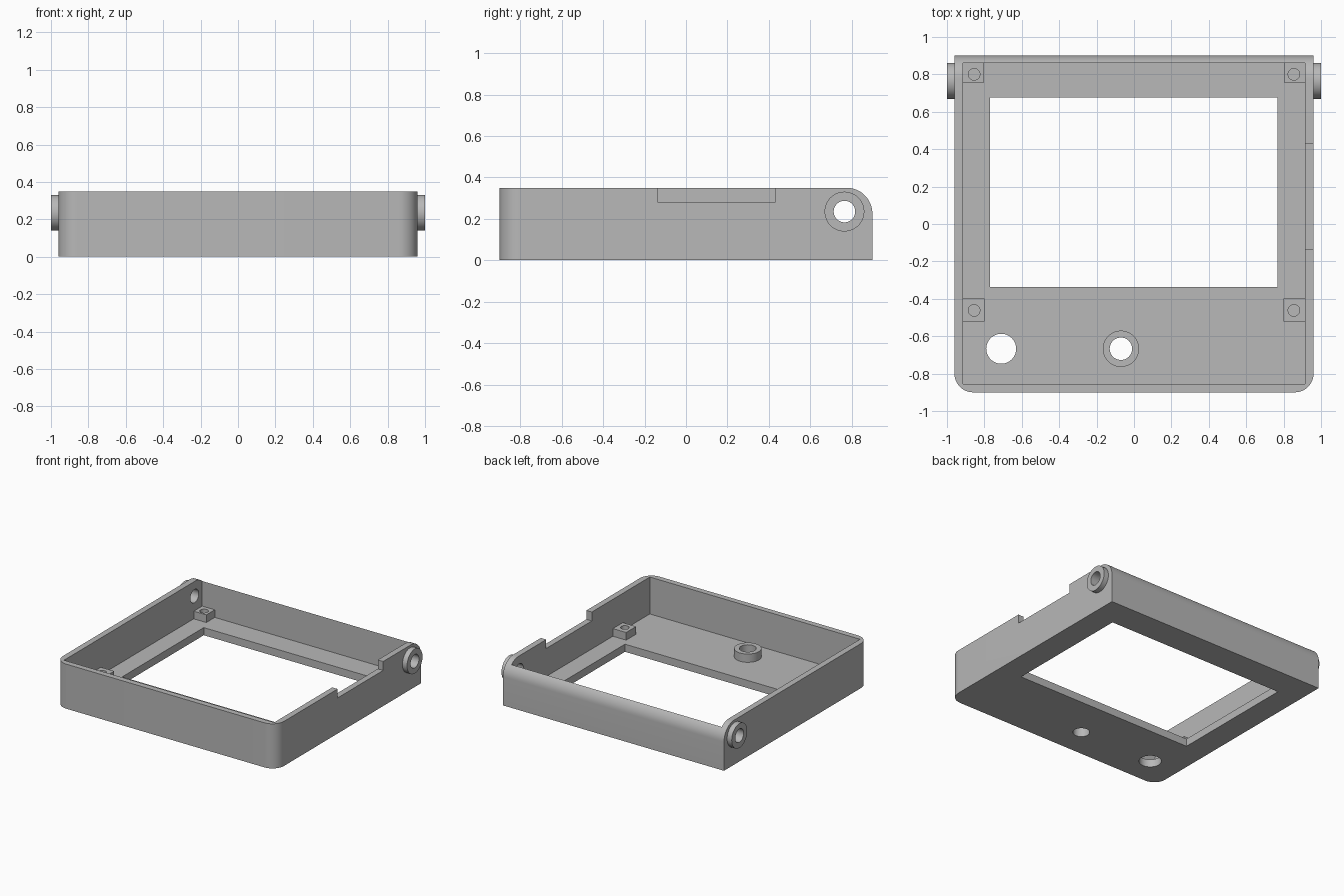
import bpy, bmesh
from math import pi
from mathutils import Matrix, Vector

cube = bpy.data.objects.get("Cube")
if cube:
    bpy.data.objects.remove(cube, do_unlink=True)

HALF_X, HALF_Y, HEIGHT, FLOOR = 0.96, 0.90, 0.35, 0.06
HINGE_Y, HINGE_Z = 0.765, 0.235

grey = bpy.data.materials.new("plain grey")
grey.use_nodes = True
grey.diffuse_color = (0.48, 0.48, 0.48, 1)
grey.node_tree.nodes["Principled BSDF"].inputs["Base Color"].default_value = grey.diffuse_color


def finish(name, bm):
    bmesh.ops.recalc_face_normals(bm, faces=bm.faces)
    mesh = bpy.data.meshes.new(name)
    bm.to_mesh(mesh)
    bm.free()
    mesh.materials.append(grey)
    obj = bpy.data.objects.new(name, mesh)
    bpy.context.collection.objects.link(obj)
    return obj


def box_mesh(low, high):
    low, high = Vector(low), Vector(high)
    bm = bmesh.new()
    bmesh.ops.create_cube(bm, size=1, matrix=Matrix.Translation((low + high) / 2)
                          @ Matrix.Diagonal(high - low).to_4x4())
    return bm


def box(name, low, high):
    return finish(name, box_mesh(low, high))


def cylinder(name, centre, radius, depth, along_x=False):
    bm = bmesh.new()
    turn = Matrix.Rotation(pi / 2 if along_x else 0, 4, "Y")
    bmesh.ops.create_cone(bm, cap_ends=True, segments=48, radius1=radius, radius2=radius,
                          depth=depth, matrix=Matrix.Translation(centre) @ turn)
    return finish(name, bm)


def cut(obj, *cutters):
    bpy.context.view_layer.objects.active = obj
    for cutter in cutters:
        cutter.hide_render = True
        mod = obj.modifiers.new("cut", "BOOLEAN")
        mod.operation, mod.solver, mod.object = "DIFFERENCE", "EXACT", cutter
        bpy.ops.object.modifier_apply(modifier=mod.name)
        bpy.data.objects.remove(cutter, do_unlink=True)


def smooth(obj):
    bpy.ops.object.select_all(action="DESELECT")
    obj.select_set(True)
    bpy.context.view_layer.objects.active = obj
    bpy.ops.object.shade_smooth_by_angle(angle=pi / 6)


# Tray: round the front upright corners and the upper back edge
bm = box_mesh((-HALF_X, -HALF_Y, 0), (HALF_X, HALF_Y, HEIGHT))


def round_edges(axis, radius, rule):
    edges = [e for e in bm.edges
             if abs((e.verts[0].co - e.verts[1].co).normalized()[axis]) > 0.99
             and all(rule(v.co) for v in e.verts)]
    bmesh.ops.bevel(bm, geom=edges, offset=radius, segments=12, profile=0.5, affect="EDGES")


round_edges(2, 0.10, lambda p: p.y < -HALF_Y + 0.01)
round_edges(0, 0.125, lambda p: p.y > HALF_Y - 0.01 and p.z > HEIGHT - 0.01)
tray = finish("tray", bm)

# Openings: cavity, screen window, side notch, button holes and hinge bore
cut(tray,
    box("cavity_cutter", (-0.913, -0.855, FLOOR), (0.913, 0.86, 1)),
    box("window_cutter", (-0.77, -0.337, -1), (0.766, 0.675, 1)),
    box("notch_cutter", (0.8, -0.135, 0.28), (1.2, 0.43, 1)),
    cylinder("large_hole_cutter", (-0.71, -0.667, 0), 0.08, 1),
    cylinder("small_hole_cutter", (-0.07, -0.667, 0), 0.06, 1),
    cylinder("hinge_cutter", (0, HINGE_Y, HINGE_Z), 0.052, 3, True))
smooth(tray)

# Hinge rings on both sides
for side, label in ((1, "left"), (-1, "right")):
    centre = (side * (HALF_X + 0.02), HINGE_Y, HINGE_Z)
    ring = cylinder(label + "_hinge_ring", centre, 0.096, 0.04, True)
    cut(ring, cylinder("ring_cutter", centre, 0.052, 1, True))
    smooth(ring)

    # Screw posts with blind holes
    for place, y_low, y_high, x_in, hole_y in (("back", 0.755, 0.862, 0.804, 0.80),
                                               ("front", -0.52, -0.397, 0.798, -0.462)):
        xs = sorted((side * x_in, side * 0.915))
        post = box(f"{place}_{label}_screw_post", (xs[0], y_low, FLOOR - 0.005),
                   (xs[1], y_high, FLOOR + 0.06))
        cut(post, cylinder("screw_cutter", (side * 0.855, hole_y, FLOOR + 0.1), 0.031, 0.19))
        smooth(post)

# Raised collar around the small hole
collar = cylinder("button_collar", (-0.07, -0.667, FLOOR + 0.03), 0.097, 0.07)
cut(collar, cylinder("collar_cutter", (-0.07, -0.667, 0), 0.06, 1))
smooth(collar)
